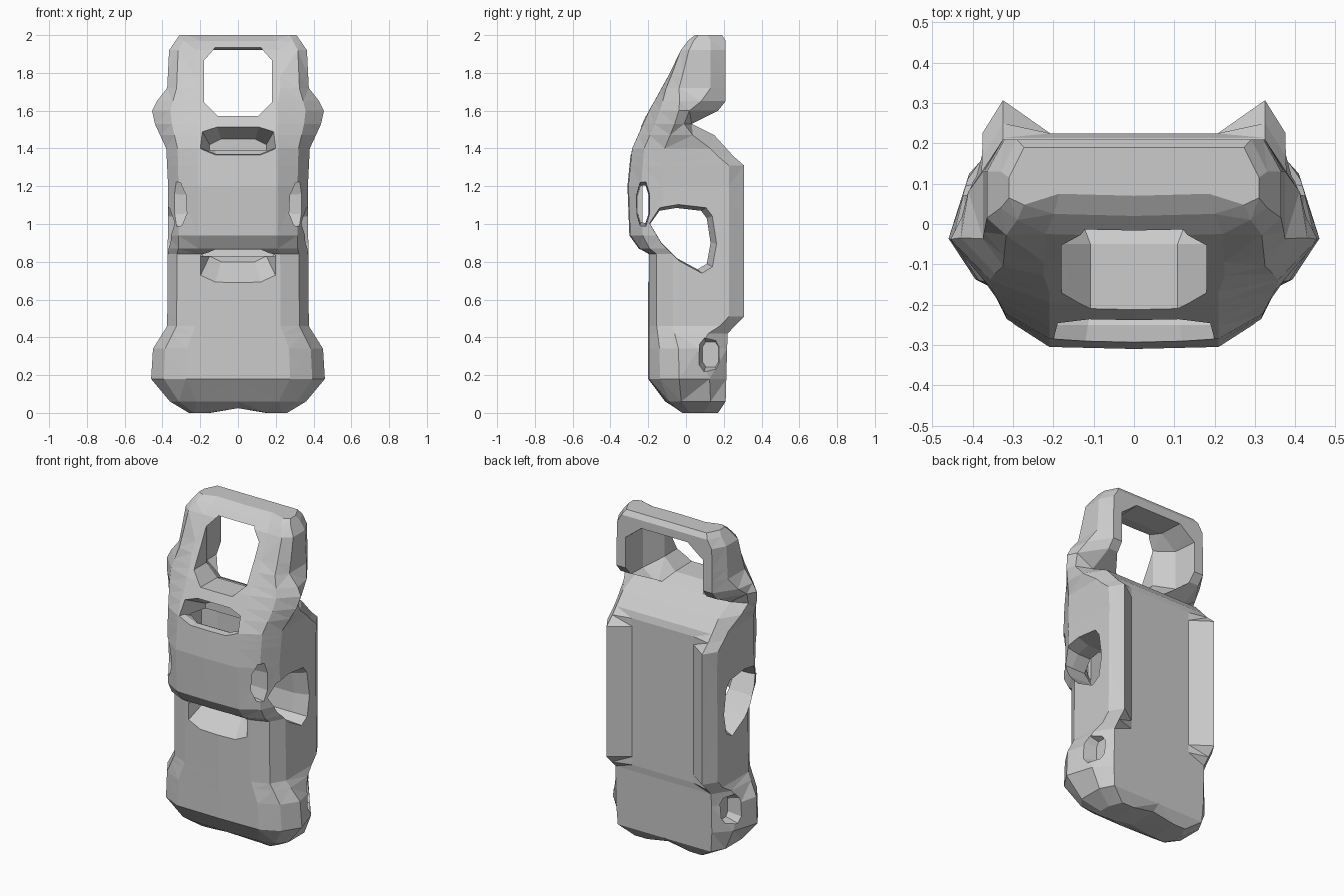
import bpy, bmesh

if "Cube" in bpy.data.objects:
    bpy.data.objects.remove(bpy.data.objects["Cube"])


def loft(name, rings):
    """Closed low-poly solid skinned through rings of equal point count."""
    bm = bmesh.new()
    vs = [[bm.verts.new(p) for p in r] for r in rings]
    n = len(rings[0])
    for a, b in zip(vs, vs[1:]):
        for i in range(n):
            j = (i + 1) % n
            bm.faces.new((a[i], a[j], b[j], b[i]))
    bm.faces.new(vs[0][::-1])
    bm.faces.new(vs[-1])
    bmesh.ops.triangulate(bm, faces=bm.faces)
    bmesh.ops.recalc_face_normals(bm, faces=bm.faces)
    me = bpy.data.meshes.new(name)
    bm.to_mesh(me)
    bm.free()
    ob = bpy.data.objects.new(name, me)
    bpy.context.collection.objects.link(ob)
    return ob


def cut(target, cutter):
    cutter.hide_render = True
    m = target.modifiers.new(cutter.name, 'BOOLEAN')
    m.operation = 'DIFFERENCE'
    m.solver = 'EXACT'
    m.object = cutter
    bpy.context.view_layer.objects.active = target
    bpy.ops.object.modifier_apply(modifier=m.name)
    bpy.data.objects.remove(cutter)


def sample(profile, z):
    """Linear interpolation along a (height, value) profile."""
    for (za, a), (zb, b) in zip(profile, profile[1:]):
        if z <= zb:
            return a + (b - a) * (z - za) / (zb - za)
    return profile[-1][1]


def octagon(w, h, c=0.4):
    """Chamfered rectangle, half sizes w and h."""
    a, b = w * (1 - c), h * (1 - c)
    return [(-a, -h), (a, -h), (w, -b), (w, b), (a, h), (-a, h), (-w, b), (-w, -b)]


def front_ring(y, z0, z1, w):
    """Chamfered outline facing the front at depth y, from z0 to z1."""
    return [(x, y, (z0 + z1) / 2 + z) for x, z in octagon(w, (z1 - z0) / 2)]


# Body silhouettes: front depth, half width and back depth against height
front = [(0, -.02), (.06, -.11), (.18, -.2), (.84, -.2), (.87, -.25), (.94, -.3),
         (1.2, -.31), (1.4, -.29), (1.6, -.2), (1.78, -.1), (1.92, -.03), (1.97, .02), (2, .07)]
side = [(0, .26), (.06, .36), (.18, .46), (.34, .45), (.46, .375), (1.2, .37),
        (1.4, .38), (1.53, .44), (1.6, .455), (1.65, .43), (1.72, .375), (1.92, .365), (2, .31)]
back = [(0, .17), (.06, .21), (.42, .22), (.51, .307), (1.31, .307), (1.36, .25),
        (1.47, .15), (1.53, .03), (1.6, .17), (1.65, .21), (1.97, .21), (2, .19)]


def section(z):
    """Flat front, rounded sides, raised back ridges with a channel between."""
    f, ws, yr = sample(front, z), sample(side, z), sample(back, z)
    bulge = max(0, ws - .375)
    wf = .21 if .86 < z < 1.7 else min(.28, .6 * ws)
    ysf = f / 2 + .03 + bulge * .4
    low = z < .2
    ysb = max(ysf + .05, yr - .08 - bulge * (.1 if low else .9))
    wsb = ws - bulge * (.6 if low else .35)
    xr = min(.325, ws * .88)
    ym = min(yr, .225)
    half = [(0, f), (wf, f + .005), ((wf + ws) / 2 + .025, (f + ysf) / 2 - .02),
            (ws, ysf), (wsb, ysb), (xr, yr), (xr * .64, ym), (0, ym)]
    pts = half + [(-x, y) for x, y in half[-2:0:-1]]
    return [(x, y, z + (.025 if x == 0 and z < .02 else 0)) for x, y in pts]


levels = sorted({z for profile in (front, side, back) for z, _ in profile})
body = loft("body_shell", [section(z) for z in levels])

# Handle opening, flaring toward the back
cut(body, loft("handle_hole", [
    front_ring(-.4, 1.575, 1.94, .18),
    front_ring(-.05, 1.57, 1.94, .18),
    front_ring(.06, 1.52, 1.92, .25),
    front_ring(.4, 1.5, 1.92, .28)]))

# Tunnel through both sides, wider at its mouths
tunnel = [(-.19, 1.0), (-.13, .9), (-.05, .82), (.06, .76), (.11, .79),
          (.13, .9), (.11, 1.03), (.08, 1.07), (-.05, 1.085), (-.14, 1.07)]


def tunnel_ring(x):
    s = 1 if abs(x) < .3 else 1.13
    return [(x, -.02 + (y + .02) * s + (s - 1) * .12, .93 + (z - .93) * s) for y, z in tunnel]


cut(body, loft("side_tunnel", [tunnel_ring(x) for x in (-.5, -.38, -.29, .29, .38, .5)]))

# Inner cavity behind the front panel
cut(body, loft("inner_cavity", [
    [(x, -.13 + y, z) for x, y in octagon(.2, .1)] for z in (.83, 1.39)]))

# Upper slot, sloping down inward
cut(body, loft("upper_slot", [
    front_ring(-.36, 1.36, 1.56, .22),
    front_ring(-.25, 1.37, 1.52, .19),
    front_ring(-.1, 1.3, 1.45, .15)]))

# Lower slot, beneath the front panel
cut(body, loft("lower_slot", [
    front_ring(-.36, .66, .865, .21),
    front_ring(-.2, .69, .865, .2),
    front_ring(-.08, .8, .95, .15)]))

# Small openings beside the front panel, and pockets behind the lower bulges
for s in (-1, 1):
    cut(body, loft("panel_side_hole", [
        [(s * x, -.228 + y * k, 1.105 + z * k) for y, z in octagon(.034, .115, .55)]
        for x, k in ((.12, .85), (.26, .95), (.45, 1.15))]))
    cut(body, loft("bulge_pocket", [
        [(s * x, .13 + y * k, .31 + z * k) for y, z in octagon(.07, .11)]
        for x, k in ((.345, .6), (.5, 1.1))]))
